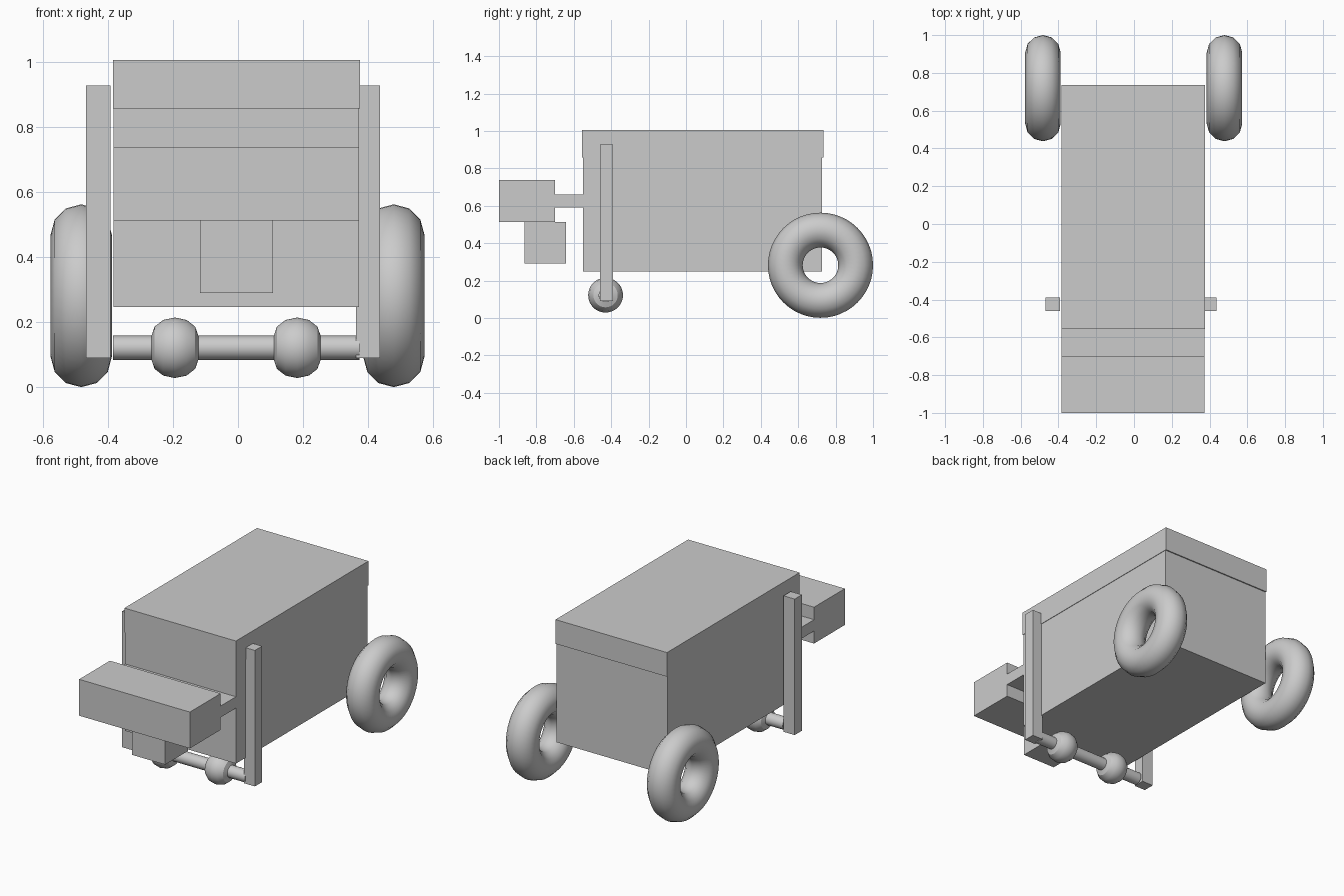
import bpy
from math import pi, radians

cube = bpy.data.objects.get("Cube")
if cube:
    bpy.data.objects.remove(cube, do_unlink=True)

GREY = (0.6, 0.6, 0.6, 1)
grey = bpy.data.materials.new("plain grey")
grey.use_nodes = True
grey.diffuse_color = GREY
grey.node_tree.nodes["Principled BSDF"].inputs["Base Color"].default_value = GREY


def finish(name):
    obj = bpy.context.object
    obj.name = name
    obj.data.materials.append(grey)
    return obj


def box(name, x, y, z):
    """Box from its (low, high) extents on each axis."""
    spans = (x, y, z)
    bpy.ops.mesh.primitive_cube_add(size=1, location=[(a + b) / 2 for a, b in spans])
    obj = finish(name)
    obj.scale = [b - a for a, b in spans]
    bpy.ops.object.transform_apply(location=False, rotation=False, scale=True)
    return obj


def ring(name, location, major, minor, half_width):
    """Ring turning about the x axis."""
    bpy.ops.mesh.primitive_torus_add(location=location, rotation=(0, pi / 2, 0),
                                     major_segments=48, minor_segments=12,
                                     major_radius=major, minor_radius=minor)
    obj = finish(name)
    obj.scale.z = half_width / minor
    bpy.ops.object.transform_apply(location=False, rotation=True, scale=True)
    return obj


# Chest and lid
WIDTH = (-0.383, 0.372)
box("chest_body", WIDTH, (-0.551, 0.728), (0.248, 0.857))
box("chest_lid", (-0.385, 0.375), (-0.556, 0.735), (0.857, 1.006))

# Front handle block, its joining plate and the small box below
box("handle_plate", WIDTH, (-0.70, -0.551), (0.59, 0.66))
box("handle_block", WIDTH, (-1.0, -0.70), (0.513, 0.737))
box("handle_lower_box", (-0.117, 0.108), (-0.863, -0.642), (0.29, 0.513))

# Front posts
for side, x in (("right", (-0.468, -0.392)), ("left", (0.363, 0.437))):
    box("front_post_" + side, x, (-0.46, -0.39), (0.09, 0.928))

# Front axle with two rollers
AXLE_Y, AXLE_Z = -0.43, 0.122
bpy.ops.mesh.primitive_cylinder_add(vertices=32, radius=0.037, depth=0.758,
                                    location=(-0.005, AXLE_Y, AXLE_Z),
                                    rotation=(0, pi / 2, 0))
finish("front_axle")
bpy.ops.object.shade_smooth_by_angle(angle=radians(30))
for side, x in (("right", -0.194), ("left", 0.182)):
    ring("front_roller_" + side, (x, AXLE_Y, AXLE_Z), 0.037, 0.056, 0.072)
    bpy.ops.object.shade_smooth_by_angle(angle=radians(29))

# Rear wheels
for side, x in (("right", -0.482), ("left", 0.479)):
    ring("rear_wheel_" + side, (x, 0.719, 0.282), 0.188, 0.093, 0.094)
    bpy.ops.object.shade_smooth()
